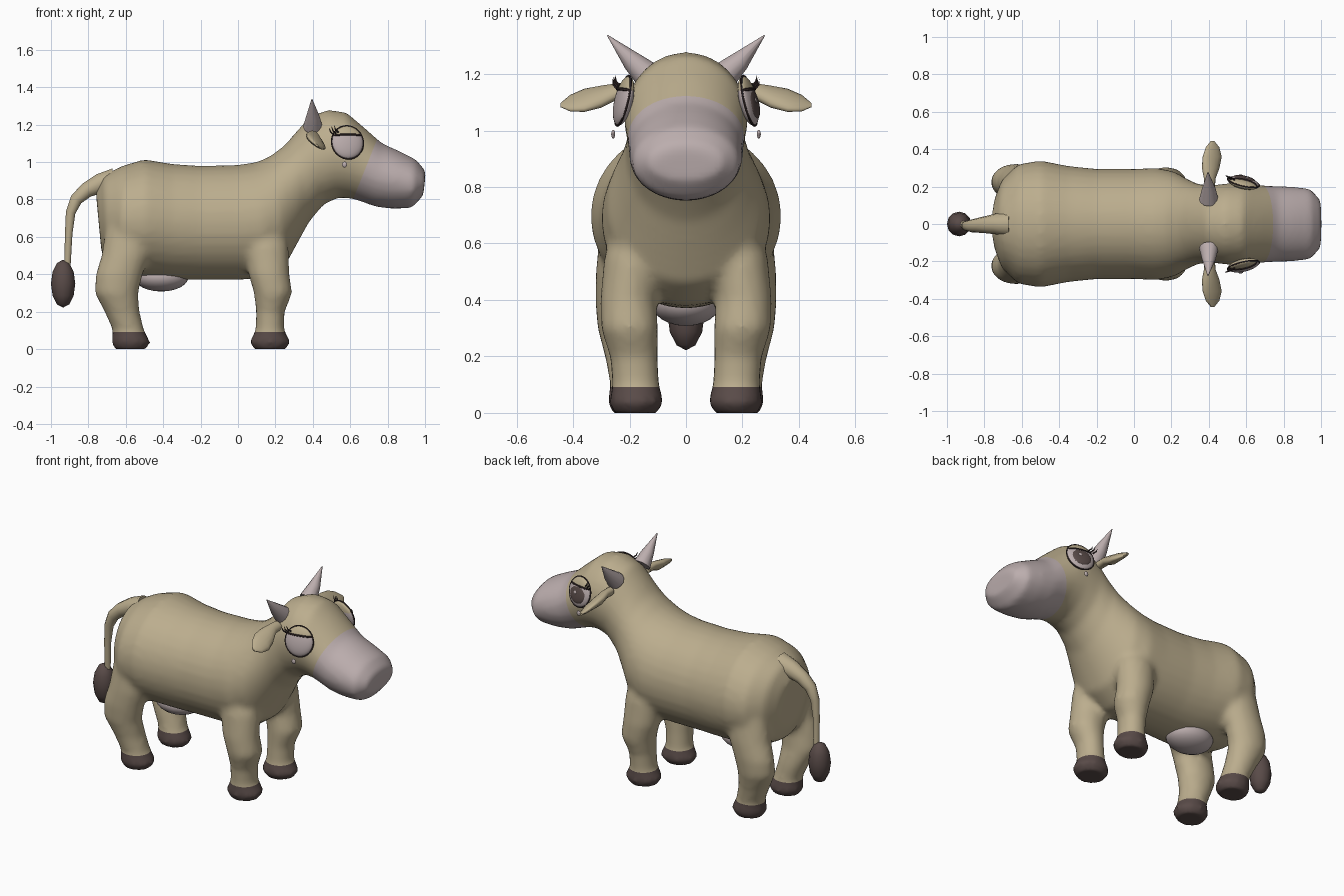
import bpy, bmesh, math
from mathutils import Vector, Matrix

if "Cube" in bpy.data.objects:
    bpy.data.objects.remove(bpy.data.objects["Cube"])


def material(name, rgb):
    m = bpy.data.materials.new(name)
    m.use_nodes = True
    m.diffuse_color = (*rgb, 1)
    m.node_tree.nodes["Principled BSDF"].inputs["Base Color"].default_value = (*rgb, 1)
    return m


TAN = material("tan hide", (0.50, 0.42, 0.27))
PINK = material("pinkish grey", (0.50, 0.42, 0.42))
DARK = material("dark brown", (0.10, 0.07, 0.065))
LINE = material("lash brown", (0.04, 0.025, 0.025))


def loft(bm, rings, sides=24):
    """Closed tube through rings of (centre, axis a, axis b)."""
    loops = []
    for c, a, b in rings:
        angles = [math.tau * i / sides for i in range(sides)]
        loops.append([bm.verts.new(c + a * math.cos(t) + b * math.sin(t)) for t in angles])
    for p, q in zip(loops, loops[1:]):
        for i in range(sides):
            j = (i + 1) % sides
            bm.faces.new((p[i], p[j], q[j], q[i]))
    bm.faces.new(loops[0])
    bm.faces.new(loops[-1])


def finish(name, bm, mats, angle=50, matrix=None):
    bmesh.ops.recalc_face_normals(bm, faces=bm.faces[:])
    mesh = bpy.data.meshes.new(name)
    bm.to_mesh(mesh)
    bm.free()
    ob = bpy.data.objects.new(name, mesh)
    bpy.context.collection.objects.link(ob)
    for m in mats:
        mesh.materials.append(m)
    if matrix:
        ob.matrix_world = matrix
    bpy.ops.object.select_all(action='DESELECT')
    ob.select_set(True)
    bpy.context.view_layer.objects.active = ob
    bpy.ops.object.shade_smooth_by_angle(angle=math.radians(angle))
    return ob


def ellipsoid(name, loc, scale, mat, matrix=None, seg=24):
    bm = bmesh.new()
    bmesh.ops.create_uvsphere(bm, u_segments=seg, v_segments=seg // 2, radius=1)
    bmesh.ops.transform(bm, matrix=Matrix.LocRotScale(Vector(loc), None, Vector(scale)), verts=bm.verts[:])
    return finish(name, bm, [mat], matrix=matrix)


def tube(name, points, mat, sides=10, matrix=None):
    """Round tube through points of (x, y, z, radius)."""
    bm = bmesh.new()
    pts = [Vector(p[:3]) for p in points]
    rings = []
    for i, p in enumerate(pts):
        d = (pts[min(i + 1, len(pts) - 1)] - pts[max(i - 1, 0)]).normalized()
        side = Vector((0, 1, 0)) if abs(d.y) < 0.8 else Vector((1, 0, 0))
        a = (side - d * side.dot(d)).normalized()
        rings.append((p, a * points[i][3], d.cross(a) * points[i][3]))
    loft(bm, rings, sides)
    return finish(name, bm, [mat], matrix=matrix)


# Trunk, neck and head: top x, top z, bottom x, bottom z, half width
spine = [
    (-.76, .84, -.73, .52, .13), (-.715, .93, -.70, .44, .235), (-.62, .98, -.62, .40, .32),
    (-.50, 1.015, -.50, .38, .34), (-.35, .99, -.35, .37, .31), (-.2, .98, -.2, .37, .295),
    (0, .985, 0, .37, .295), (.1, 1.0, .15, .38, .30), (.17, 1.03, .26, .46, .28),
    (.25, 1.09, .32, .57, .24), (.31, 1.16, .38, .68, .213), (.38, 1.24, .46, .775, .208),
    (.48, 1.28, .54, .81, .218), (.58, 1.265, .61, .805, .218), (.68, 1.18, .67, .785, .208),
    (.77, 1.10, .74, .76, .203), (.86, 1.06, .83, .75, .2), (.95, 1.015, .93, .755, .19),
    (1.005, .95, .99, .82, .13)]
# Legs: z, x, x radius, y, y radius
front_leg = [(-.01, .17, .075, .18, .07), (.035, .172, .112, .175, .097), (.1, .17, .077, .178, .084),
             (.2, .173, .077, .185, .086), (.3, .188, .103, .2, .102), (.4, .165, .11, .205, .1),
             (.55, .15, .12, .19, .1), (.7, .12, .1, .17, .08)]
hind_leg = [(-.01, -.575, .075, .185, .07), (.035, -.573, .106, .183, .095), (.1, -.585, .084, .187, .082),
            (.2, -.62, .094, .2, .088), (.3, -.65, .117, .222, .092), (.4, -.635, .126, .23, .092),
            (.5, -.6, .13, .22, .1), (.7, -.56, .14, .2, .1)]
bm = bmesh.new()
rings = []
for tx, tz, bx, bz, w in spine:
    top, low = Vector((tx, 0, tz)), Vector((bx, 0, bz))
    rings.append(((top + low) / 2, (top - low) / 2, Vector((0, w, 0))))
loft(bm, rings, 32)
for leg in (front_leg, hind_leg):
    for s in (-1, 1):
        loft(bm, [(Vector((x, s * y, z)), Vector((rx, 0, 0)), Vector((0, ry, 0)))
                  for z, x, rx, y, ry in leg])

# Fuse the lofts into one skin
raw = finish("raw_skin", bm, [])
remesh = raw.modifiers.new("fuse", 'REMESH')
remesh.mode = 'VOXEL'
remesh.voxel_size = 0.018
smooth = raw.modifiers.new("soften", 'SMOOTH')
smooth.factor = 0.5
smooth.iterations = 7
fused = bpy.data.meshes.new_from_object(raw.evaluated_get(bpy.context.evaluated_depsgraph_get()))
bpy.data.objects.remove(raw)
bm = bmesh.new()
bm.from_mesh(fused)

# Cut clean colour borders for the muzzle and hooves
muzzle_co, muzzle_no = Vector((.675, 0, .95)), Vector((1, 0, -.4))
hoof_co, hoof_no = Vector((0, 0, .092)), Vector((0, 0, 1))
for co, no in ((muzzle_co, muzzle_no), (hoof_co, hoof_no)):
    bmesh.ops.bisect_plane(bm, geom=bm.verts[:] + bm.edges[:] + bm.faces[:], plane_co=co, plane_no=no)
for v in bm.verts:
    v.co.z = max(v.co.z, 0)
for f in bm.faces:
    c = f.calc_center_median()
    if c.z < hoof_co.z:
        f.material_index = 2
    elif c.x > .5 and (c - muzzle_co).dot(muzzle_no) > 0:
        f.material_index = 1
finish("body", bm, [TAN, PINK, DARK])

# Udder and tail
ellipsoid("udder", (-.41, 0, .385), (.145, .12, .077), PINK)
tube("tail", [(-.66, 0, .90, .07), (-.74, 0, .885, .055), (-.81, -.005, .85, .043), (-.865, -.01, .8, .035),
              (-.895, -.01, .73, .027), (-.905, -.01, .62, .021), (-.912, 0, .45, .018)], TAN)
ellipsoid("tail_tuft", (-.935, 0, .35), (.065, .066, .128), DARK, seg=12)

for s, side in ((-1, "right"), (1, "left")):
    # Horn
    tube(side + "_horn", [(.40, s * .13, 1.19, .052), (.40, s * .19, 1.245, .036),
                          (.395, s * .278, 1.337, .002)], PINK, 12)
    # Ear: leaf of flattened rings along y
    bm = bmesh.new()
    wide, thin = Vector((.8, 0, -.6)), Vector((.6, 0, .8))
    loft(bm, [(Vector((x, s * y, z)), wide * w, thin * t) for x, y, z, w, t in (
        (.405, .18, 1.14, .03, .025), (.405, .24, 1.14, .033, .025), (.41, .30, 1.12, .055, .028),
        (.418, .36, 1.107, .062, .022), (.42, .41, 1.097, .045, .014), (.42, .445, 1.09, .01, .005))], 16)
    finish(side + "_ear", bm, [TAN])

    # Eye: flattened dome with lid above a cut, in its own frame (z outward, y up)
    n = Vector((.22, s, .24)).normalized()
    up = (Vector((0, 0, 1)) - n * n.z).normalized()
    frame = Matrix((up.cross(n), up, n)).transposed().to_4x4()
    frame.translation = (.585, s * .221, 1.105)
    bm = bmesh.new()
    bmesh.ops.create_uvsphere(bm, u_segments=32, v_segments=16, radius=1)
    bmesh.ops.scale(bm, vec=(.086, .09, .028), verts=bm.verts[:])
    lid = .04
    bmesh.ops.bisect_plane(bm, geom=bm.verts[:] + bm.edges[:] + bm.faces[:],
                           plane_co=(0, lid, 0), plane_no=(0, 1, 0))
    for f in bm.faces:
        f.material_index = int(f.calc_center_median().y > lid)
    finish(side + "_eye", bm, [PINK, TAN], matrix=frame)

    # Rim and lid line
    rim = [(.087 * math.cos(t), .091 * math.sin(t), .002, .004)
           for t in [math.tau * i / 32 for i in range(33)]]
    tube(side + "_eye_rim", rim, LINE, 6, frame)
    lid_line = [(x * .0155, lid - .003, .028 * math.sqrt(max(0, .8 - (x * .18) ** 2)), .006)
                for x in range(-5, 6)]
    tube(side + "_lid_line", lid_line, LINE, 6, frame)

    # Lashes fan out behind the eye
    for i in range(3):
        x, y = s * (.078 - i * .014), lid + i * .006
        tube(f"{side}_lash_{i + 1}", [(x, y, .016, .005), (x + s * .018, y + .012, .028, .004),
                                      (x + s * .026, y + .032, .034, .001)], LINE, 6, frame)

    # Tear
    ellipsoid(side + "_tear", (.57, s * .258, .987), (.014, .007, .016), PINK, seg=12)

    # Iris and glint sit on the left eye only
    if s > 0:
        ellipsoid("left_iris", (0, -.012, .018), (.06, .056, .013), DARK, frame)
        ellipsoid("left_glint", (-.012, -.005, .029), (.011, .011, .004), PINK, frame, 12)
